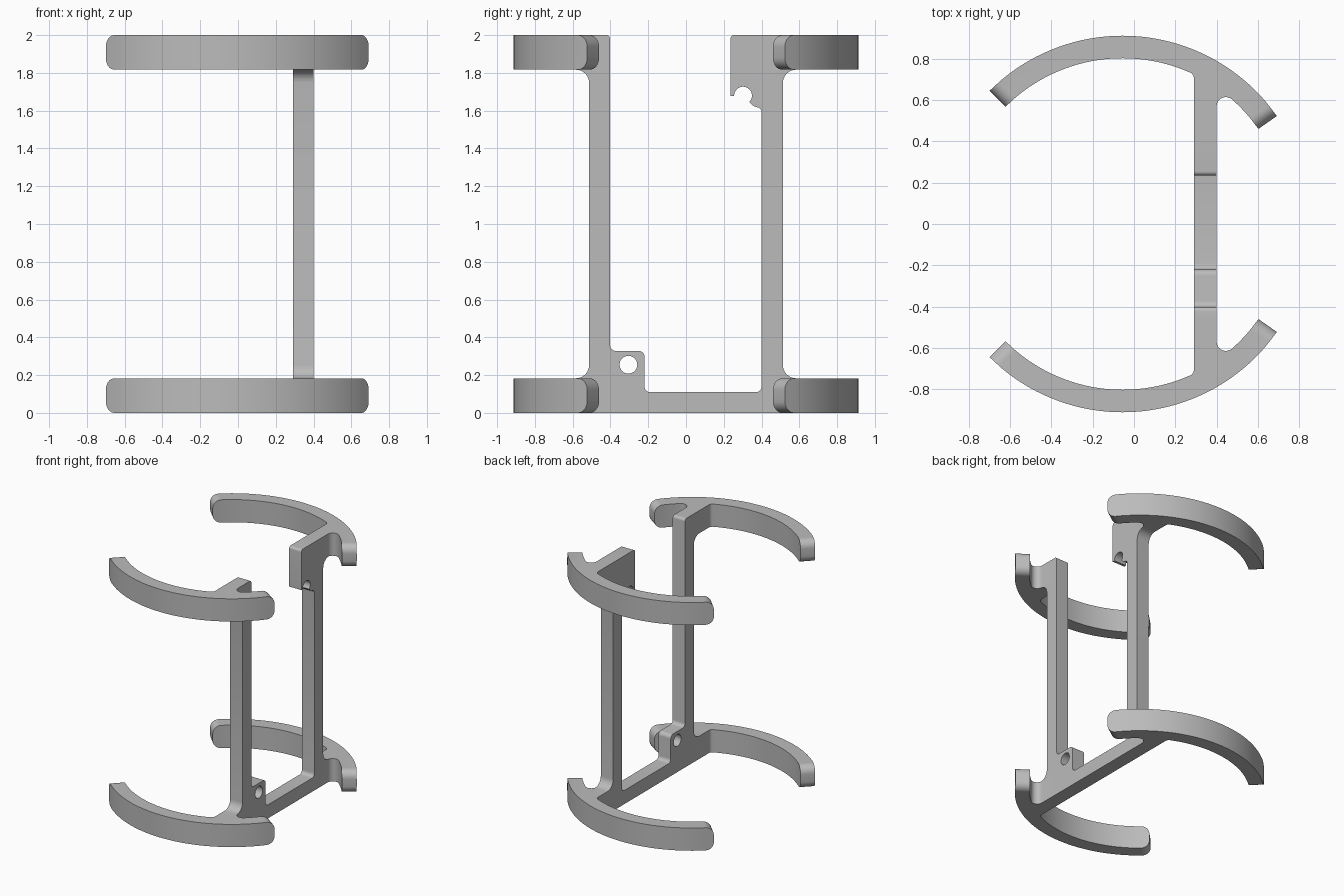
import bpy, bmesh
from math import sin, cos, radians, sqrt, atan2, degrees
from mathutils import Vector

if "Cube" in bpy.data.objects:
    bpy.data.objects.remove(bpy.data.objects["Cube"], do_unlink=True)

grey = bpy.data.materials.new("plain grey")
grey.use_nodes = True
COLOUR = (0.5, 0.5, 0.5, 1)
grey.diffuse_color = COLOUR
grey.node_tree.nodes["Principled BSDF"].inputs["Base Color"].default_value = COLOUR

X0, X1 = 0.29, 0.40            # web thickness
CX, R_OUT, R_IN = -0.055, 0.912, 0.803
BAND = 0.183                   # height of each clasp arm


def arc(cx, cy, r, a0, a1, n):
    return [(cx + r * cos(radians(a0 + (a1 - a0) * i / n)),
             cy + r * sin(radians(a0 + (a1 - a0) * i / n))) for i in range(n + 1)]


def rounded(corners, n=6):
    """Outline whose corners (u, v, radius) are replaced by tangent arcs."""
    out = []
    for i, (u, v, r) in enumerate(corners):
        p = Vector((u, v))
        if not r:
            out.append((u, v))
            continue
        a = (Vector(corners[i - 1][:2]) - p).normalized()
        b = (Vector(corners[(i + 1) % len(corners)][:2]) - p).normalized()
        half = a.angle(b) / 2
        centre = p + (a + b).normalized() * (r / sin(half))
        s, e = p + a * (r * cos(half) / sin(half)) - centre, p + b * (r * cos(half) / sin(half)) - centre
        a0, a1 = degrees(atan2(s.y, s.x)), degrees(atan2(e.y, e.x))
        a1 = a0 + (a1 - a0 + 180) % 360 - 180
        out += arc(centre.x, centre.y, r, a0, a1, n)
    return out


def prism(name, points, depth, end_radius=0):
    """Extrude 3D outline points; optionally round the two arm ends."""
    bm = bmesh.new()
    face = bm.faces.new([bm.verts.new(p) for p in points])
    top = bmesh.ops.extrude_face_region(bm, geom=[face])["geom"]
    bmesh.ops.translate(bm, vec=depth, verts=[g for g in top if isinstance(g, bmesh.types.BMVert)])
    bmesh.ops.recalc_face_normals(bm, faces=bm.faces)
    if end_radius:
        ends = []
        for e in bm.edges:
            d = [Vector((v.co.x - CX, v.co.y)).length for v in e.verts]
            level = abs(e.verts[0].co.z - e.verts[1].co.z) < 1e-5
            if level and abs(max(d) - R_OUT) < 1e-3 and abs(min(d) - R_IN) < 1e-3:
                ends.append(e)
        bmesh.ops.bevel(bm, geom=ends, offset=end_radius, segments=8,
                        profile=0.5, affect='EDGES')
    mesh = bpy.data.meshes.new(name)
    bm.to_mesh(mesh)
    bm.free()
    mesh.materials.append(grey)
    obj = bpy.data.objects.new(name, mesh)
    bpy.context.collection.objects.link(obj)
    return obj


def combine(target, other, operation):
    bpy.context.view_layer.objects.active = target
    mod = target.modifiers.new(operation, 'BOOLEAN')
    mod.operation, mod.solver, mod.object = operation, 'EXACT', other
    bpy.ops.object.modifier_apply(modifier=mod.name)
    bpy.data.objects.remove(other, do_unlink=True)


def ring_arc(r, a0, a1, n):
    return arc(CX, 0, r, a0, a1, n)


def arm_outline():
    """Plan of one clasp arm, with filleted root where it meets the web."""
    A0, A1, STEP = 35, 135, 5
    pts = ring_arc(R_OUT, A0, A0, 1)[:1] + ring_arc(R_OUT, A0 + STEP, A1 - STEP, 36)
    pts += ring_arc(R_OUT, A1, A1, 1)[:1] + ring_arc(R_IN, A1, A1, 1)[:1]
    f0, f1 = 0.03, 0.045
    xa, xb = X0 - f0, X1 + f1
    ya = sqrt((R_IN - f0) ** 2 - (xa - CX) ** 2)
    yb = sqrt((R_IN - f1) ** 2 - (xb - CX) ** 2)
    ta, tb = degrees(atan2(ya, xa - CX)), degrees(atan2(yb, xb - CX))
    pts += ring_arc(R_IN, A1 - STEP, ta, 24)[:-1] + arc(xa, ya, f0, ta, 0, 6)
    pts += [(X0, 0.45), (X1, 0.45)]
    pts += arc(xb, yb, f1, 180, tb, 10) + ring_arc(R_IN, tb, A0 + STEP, 4)[1:]
    return pts + ring_arc(R_IN, A0, A0, 1)[:1]


# Upright web: two posts, base bar, pivot lug and hook block
T = 2 - BAND
lower = [(-0.75, 0, 0), (0.75, 0, 0), (0.75, BAND, 0), (0.513, BAND, 0.07),
         (0.513, T, 0.07), (0.75, T, 0), (0.75, 2, 0), (0.235, 2, 0.02), (0.235, 1.677, 0)]
hook = [(y, z, 0) for y, z in arc(0.302, 1.68, 0.047, 184, -45, 20)]
rest = [(0.345, 1.635, 0), (0.362, 1.622, 0), (0.4, 1.612, 0.025), (0.4, 0.11, 0.03),
        (-0.22, 0.11, 0.03), (-0.22, 0.328, 0.03), (-0.402, 0.328, 0.03), (-0.402, 2, 0.02),
        (-0.75, 2, 0), (-0.75, T, 0), (-0.513, T, 0.07), (-0.513, BAND, 0.07), (-0.75, BAND, 0)]
frame = prism("clip_frame", [(X0, y, z) for y, z in rounded(lower + hook + rest)],
              (X1 - X0, 0, 0))

# Pivot hole through the lug
hole = prism("pivot_hole_cutter", [(X0 - 0.1, y, z) for y, z in arc(-0.305, 0.255, 0.047, 0, 350, 35)],
             (0.4, 0, 0))
combine(frame, hole, 'DIFFERENCE')

# Four curved clasp arms, front and back, bottom and top
for side in (-1, 1):
    for z in (0, T):
        arm = prism("clasp_arm", [(x, y * side, z) for x, y in arm_outline()],
                    (0, 0, BAND), end_radius=0.062)
        combine(frame, arm, 'UNION')

frame.select_set(True)
bpy.context.view_layer.objects.active = frame
bpy.ops.object.shade_smooth_by_angle(angle=radians(30))
